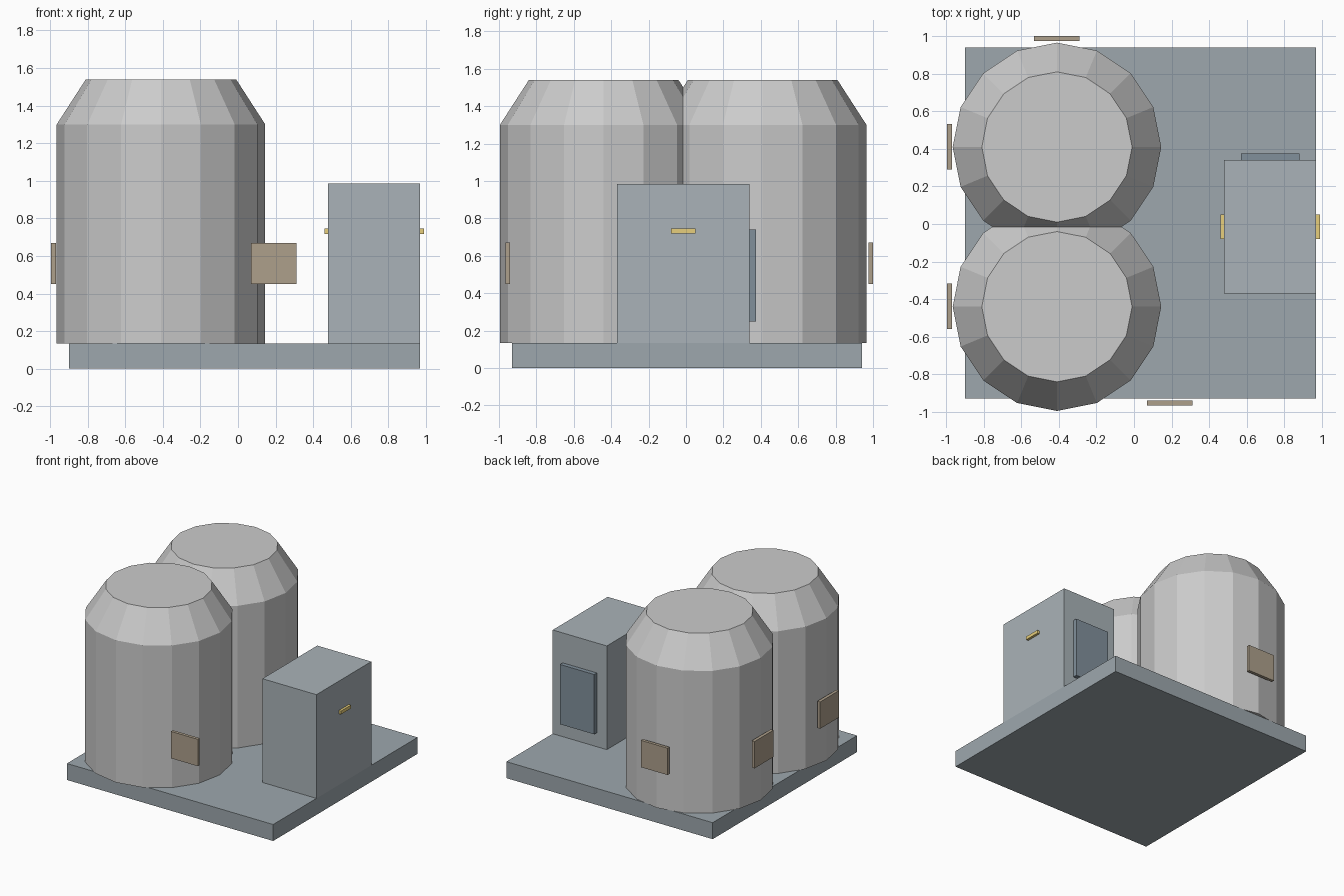
import bpy, bmesh
from math import cos, sin, tau

if "Cube" in bpy.data.objects:
    bpy.data.objects.remove(bpy.data.objects["Cube"])


def material(name, rgb):
    m = bpy.data.materials.new(name)
    m.diffuse_color = (*rgb, 1)
    m.use_nodes = True
    m.node_tree.nodes["Principled BSDF"].inputs["Base Color"].default_value = m.diffuse_color
    return m


STEEL = material("pale_steel", (0.80, 0.81, 0.82))
SLATE = material("slate", (0.34, 0.39, 0.42))
CABINET = material("cabinet_grey", (0.40, 0.45, 0.48))
DOOR = material("door_blue", (0.22, 0.28, 0.33))
TAN = material("tan", (0.42, 0.35, 0.26))
YELLOW = material("yellow", (0.80, 0.62, 0.20))


def finish(name, bm, mat):
    bmesh.ops.recalc_face_normals(bm, faces=bm.faces)
    mesh = bpy.data.meshes.new(name)
    bm.to_mesh(mesh)
    bm.free()
    mesh.materials.append(mat)
    ob = bpy.data.objects.new(name, mesh)
    bpy.context.collection.objects.link(ob)


def box(name, x, y, z, mat):
    """Box from (min, max) ranges."""
    bm = bmesh.new()
    bmesh.ops.create_cube(bm, size=1)
    for v in bm.verts:
        v.co = [r[0] if c < 0 else r[1] for c, r in zip(v.co, (x, y, z))]
    finish(name, bm, mat)


def tank(name, cx, cy, profile, sides=16):
    """Faceted tank from (radius, height) rings, capped at both ends."""
    bm = bmesh.new()
    rings = [[bm.verts.new((cx + r * cos(tau * i / sides),
                            cy + r * sin(tau * i / sides), z))
              for i in range(sides)] for r, z in profile]
    for a, b in zip(rings, rings[1:]):
        for i in range(sides):
            j = (i + 1) % sides
            bm.faces.new((a[i], a[j], b[j], b[i]))
    bm.faces.new(rings[0])
    bm.faces.new(rings[-1])
    finish(name, bm, STEEL)


# base slab
box("base_slab", (-0.90, 0.97), (-0.93, 0.94), (0, 0.135), SLATE)

# twin tanks with sloped shoulders
for name, cy in (("front_tank", -0.44), ("back_tank", 0.41)):
    tank(name, -0.41, cy, [(0.555, 0.135), (0.555, 1.30), (0.40, 1.54)])

# control cabinet, door panel and side handles
box("cabinet", (0.48, 0.97), (-0.37, 0.34), (0.135, 0.985), CABINET)
box("cabinet_door", (0.57, 0.88), (0.34, 0.375), (0.25, 0.74), DOOR)
for name, x in (("left_handle", (0.46, 0.48)), ("right_handle", (0.97, 0.99))):
    box(name, x, (-0.08, 0.05), (0.718, 0.745), YELLOW)

# tan plates around the tanks
plates = {
    "back_plate": ((-0.533, -0.29), (0.975, 1.0)),
    "left_back_plate": ((-0.995, -0.97), (0.29, 0.533)),
    "left_front_plate": ((-0.995, -0.97), (-0.56, -0.317)),
    "front_plate": ((0.068, 0.311), (-0.965, -0.94)),
}
for name, (x, y) in plates.items():
    box(name, x, y, (0.45, 0.67), TAN)
